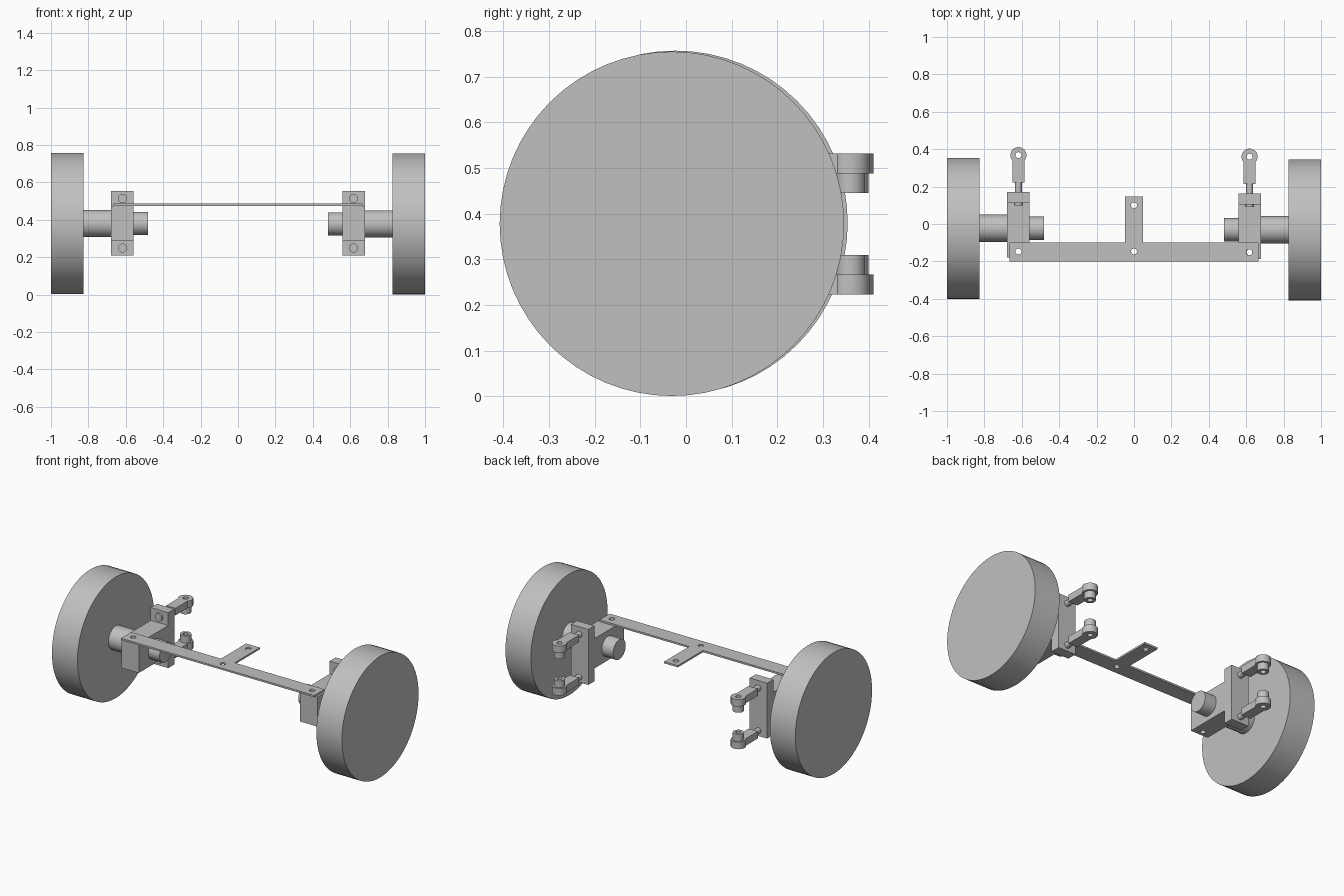
import bpy, bmesh, math
from mathutils import Matrix, Vector

cube = bpy.data.objects.get("Cube")
if cube:
    bpy.data.objects.remove(cube, do_unlink=True)

grey = bpy.data.materials.new("plain grey")
grey.use_nodes = True
grey.diffuse_color = (0.53, 0.53, 0.53, 1)
grey.node_tree.nodes["Principled BSDF"].inputs["Base Color"].default_value = (0.53, 0.53, 0.53, 1)

TURN = {"x": Matrix.Rotation(math.pi / 2, 4, "Y"),
        "y": Matrix.Rotation(-math.pi / 2, 4, "X"),
        "z": Matrix.Identity(4)}


def finish(name, bm):
    bmesh.ops.recalc_face_normals(bm, faces=bm.faces)
    mesh = bpy.data.meshes.new(name)
    bm.to_mesh(mesh)
    bm.free()
    mesh.materials.append(grey)
    obj = bpy.data.objects.new(name, mesh)
    bpy.context.collection.objects.link(obj)
    return obj


def select(obj):
    bpy.ops.object.select_all(action="DESELECT")
    obj.select_set(True)
    bpy.context.view_layer.objects.active = obj


def smooth(obj):
    select(obj)
    bpy.ops.object.shade_smooth_by_angle(angle=math.radians(30))


def cylinder(name, axis, centre, radius, length, sides=32):
    bm = bmesh.new()
    bmesh.ops.create_cone(bm, cap_ends=True, segments=sides, radius1=radius,
                          radius2=radius, depth=length,
                          matrix=Matrix.Translation(centre) @ TURN[axis])
    obj = finish(name, bm)
    smooth(obj)
    return obj


def prism(name, points, direction):
    """Extrude a flat outline of 3D points along a vector."""
    bm = bmesh.new()
    face = bm.faces.new([bm.verts.new(p) for p in points])
    moved = bmesh.ops.extrude_face_region(bm, geom=[face])["geom"]
    bmesh.ops.translate(bm, vec=Vector(direction),
                        verts=[v for v in moved if isinstance(v, bmesh.types.BMVert)])
    # keep the starting cap if the extrusion removed it
    if not face.is_valid:
        bmesh.ops.holes_fill(bm, edges=[e for e in bm.edges if e.is_boundary])
    return finish(name, bm)


def drill(obj, x, y, radius):
    """Cut a vertical hole right through a part."""
    cutter = cylinder("drill", "z", (x, y, 0.4), radius, 2, 24)
    cutter.hide_render = True
    mod = obj.modifiers.new("hole", "BOOLEAN")
    mod.operation, mod.solver, mod.object = "DIFFERENCE", "EXACT", cutter
    select(obj)
    bpy.ops.object.modifier_apply(modifier=mod.name)
    bpy.data.objects.remove(cutter, do_unlink=True)
    smooth(obj)


# T-shaped tie plate joining both sides
half, arm, front, back, tip = 0.665, 0.047, -0.2, -0.1, 0.147
outline = [(-half, front), (half, front), (half, back), (arm, back),
           (arm, tip), (-arm, tip), (-arm, back), (-half, back)]
plate = prism("tie_plate", [(x, y, 0.475) for x, y in outline], (0, 0, 0.011))
for hole in [(-0.618, -0.147), (0.616, -0.151), (0, -0.147), (0, 0.1)]:
    drill(plate, *hole, 0.016)

for label, s in (("left", 1), ("right", -1)):
    dy = -0.004 * s
    axle_y, axle_z = -0.027 + dy, 0.379 - 0.001 * s
    mid = 0.618 * s

    # Wheel, axle housing and motor end share one axis
    for part, inner, outer, radius, sides in (("wheel", 0.825, 1.0, 0.377, 64),
                                              ("axle", 0.66, 0.83, 0.073, 40),
                                              ("motor", 0.48, 0.58, 0.062, 40)):
        cylinder(f"{label}_{part}", "x", (s * (inner + outer) / 2, axle_y, axle_z),
                 radius, outer - inner, sides)

    # Upright: tall back plate with a block reaching forward under the tie plate
    side = [(0.167, 0.21), (0.167, 0.555), (0.107, 0.555), (0.107, 0.475),
            (-0.182, 0.475), (-0.182, 0.29), (0.107, 0.29), (0.107, 0.21)]
    upright = prism(f"{label}_upright",
                    [(mid - 0.06, y + dy, z) for y, z in side], (0.12, 0, 0))
    drill(upright, mid, -0.149 * 1 + dy / 2, 0.016)

    # Rod ends, mirrored top and bottom
    for level, z, up in (("upper", 0.51, 1), ("lower", 0.245, -1)):
        tag = f"{label}_{level}"
        cylinder(f"{tag}_bolt_head", "y", (mid, 0.107 + dy, z + 0.004), 0.024, 0.024)
        cylinder(f"{tag}_stem", "y", (mid, 0.2 + dy, z), 0.018, 0.08, 24)
        eye_y, r = 0.364 + dy, 0.043
        start = math.asin(0.032 / r) - math.pi / 2
        sweep = math.pi - 2 * start
        arc = [(mid + r * math.cos(start + sweep * i / 28),
                eye_y + r * math.sin(start + sweep * i / 28)) for i in range(29)]
        shape = [(mid - 0.032, 0.218 + dy), (mid + 0.032, 0.218 + dy)] + arc
        rod = prism(f"{tag}_rod_end", [(x, y, z - 0.022) for x, y in shape], (0, 0, 0.044))
        boss = cylinder(f"{tag}_boss", "z", (mid, eye_y, z - up * 0.0435), 0.032, 0.043)
        for part in (rod, boss):
            drill(part, mid, eye_y, 0.016)
